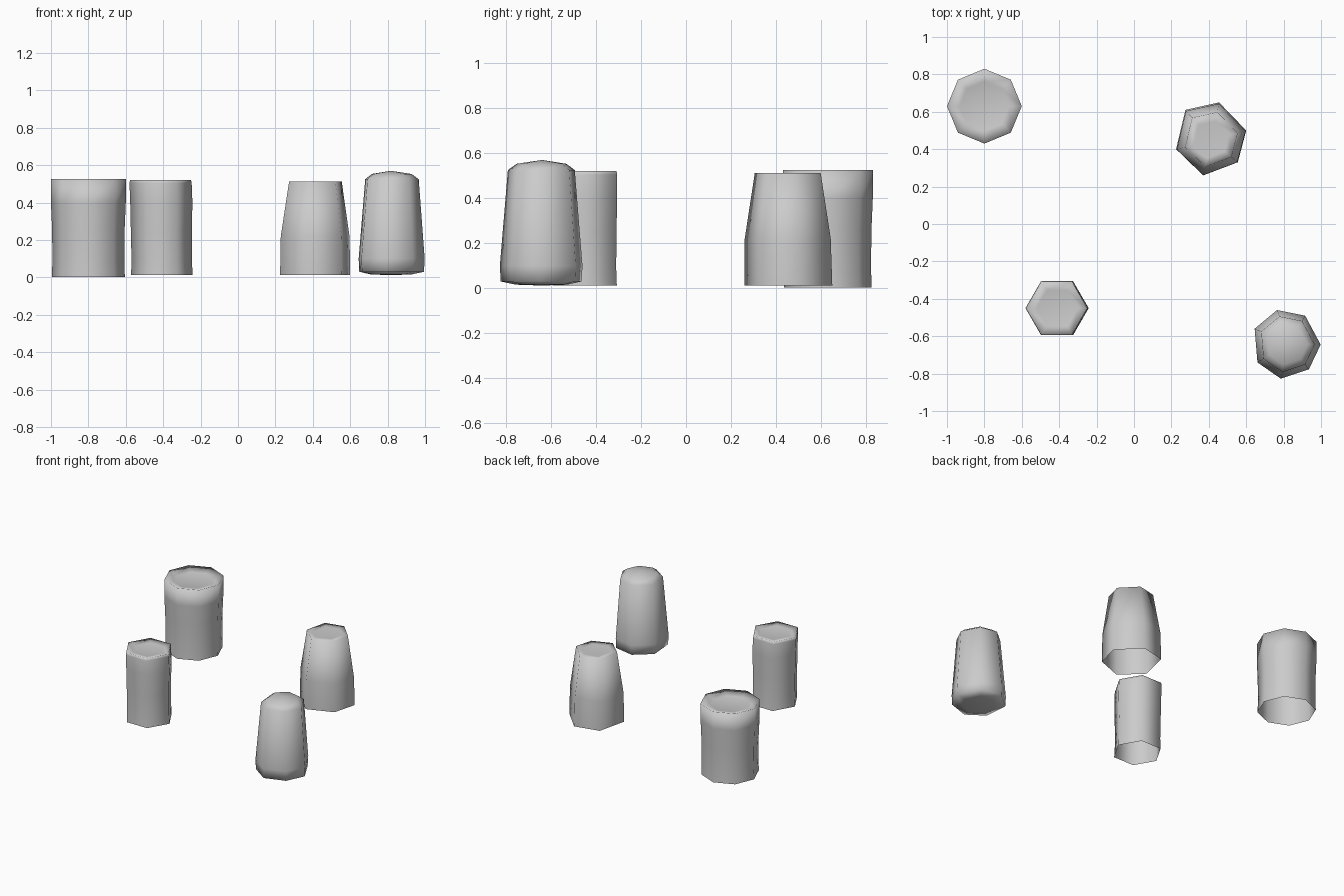
import bpy, bmesh
from math import sin, cos, radians

if "Cube" in bpy.data.objects:
    bpy.data.objects.remove(bpy.data.objects["Cube"])


def polygon(sides, radius, start=0):
    return [(radius * cos(radians(start + 360 * i / sides)),
             radius * sin(radians(start + 360 * i / sides))) for i in range(sides)]


def post(name, centre, outline, rings, top_z, bottom_z=None):
    """Loft a counter-clockwise outline through rings of (z, scale, dx, dy)."""
    cx, cy = centre
    n = len(outline)
    bm = bmesh.new()
    loops = [[bm.verts.new((cx + dx + x * s, cy + dy + y * s, z)) for x, y in outline]
             for z, s, dx, dy in rings]
    for low, high in zip(loops, loops[1:]):
        for i in range(n):
            j = (i + 1) % n
            bm.faces.new((low[i], low[j], high[j], high[i]))
    # top fan, and a bottom fan where the post is closed below
    tip = bm.verts.new((cx + rings[-1][2], cy + rings[-1][3], top_z))
    for i in range(n):
        bm.faces.new((loops[-1][i], loops[-1][(i + 1) % n], tip))
    if bottom_z is not None:
        foot = bm.verts.new((cx, cy, bottom_z))
        for i in range(n):
            bm.faces.new((loops[0][(i + 1) % n], loops[0][i], foot))
    for f in bm.faces:
        f.smooth = True
    mesh = bpy.data.meshes.new(name)
    bm.to_mesh(mesh)
    bm.free()
    obj = bpy.data.objects.new(name, mesh)
    bpy.context.collection.objects.link(obj)
    return obj


# wide octagonal post, slightly waisted, dished top, open below
post("back_left_post", (-0.8, 0.63), polygon(8, 0.2),
     [(0.003, 0.975, 0, 0), (0.09, 0.96, 0, 0), (0.26, 0.97, 0, 0),
      (0.40, 1, 0, 0), (0.525, 1, 0, 0), (0.505, 0.66, 0, 0)], 0.503)

# narrow hexagonal post, open below
post("front_left_post", (-0.41, -0.45), polygon(6, 0.168),
     [(0.012, 0.98, 0.003, 0), (0.09, 0.96, 0.002, 0), (0.25, 0.97, 0, 0),
      (0.40, 0.99, 0, 0), (0.505, 0.99, -0.004, 0), (0.522, 0.97, -0.004, 0),
      (0.512, 0.66, 0, 0)], 0.51)

# tapered hexagonal post, open below
post("back_right_post", (0.41, 0.455),
     [(0.19, 0.045), (0.045, 0.195), (-0.135, 0.155),
      (-0.185, -0.055), (-0.04, -0.195), (0.145, -0.125)],
     [(0.012, 1, 0, 0), (0.22, 0.98, 0, -0.003),
      (0.513, 0.75, 0.002, -0.003), (0.509, 0.5, 0.002, -0.003)], 0.508)

# tapered heptagonal post, domed top and closed rounded foot
post("front_right_post", (0.815, -0.64),
     [(0.183, -0.005), (0.1, 0.15), (-0.05, 0.18), (-0.17, 0.08),
      (-0.155, -0.1), (-0.03, -0.187), (0.12, -0.137)],
     [(0.016, 0.62, 0, 0), (0.03, 0.98, 0, 0), (0.10, 1, 0, 0),
      (0.525, 0.81, 0.003, 0), (0.553, 0.6, 0.003, 0)], 0.57, 0.012)
